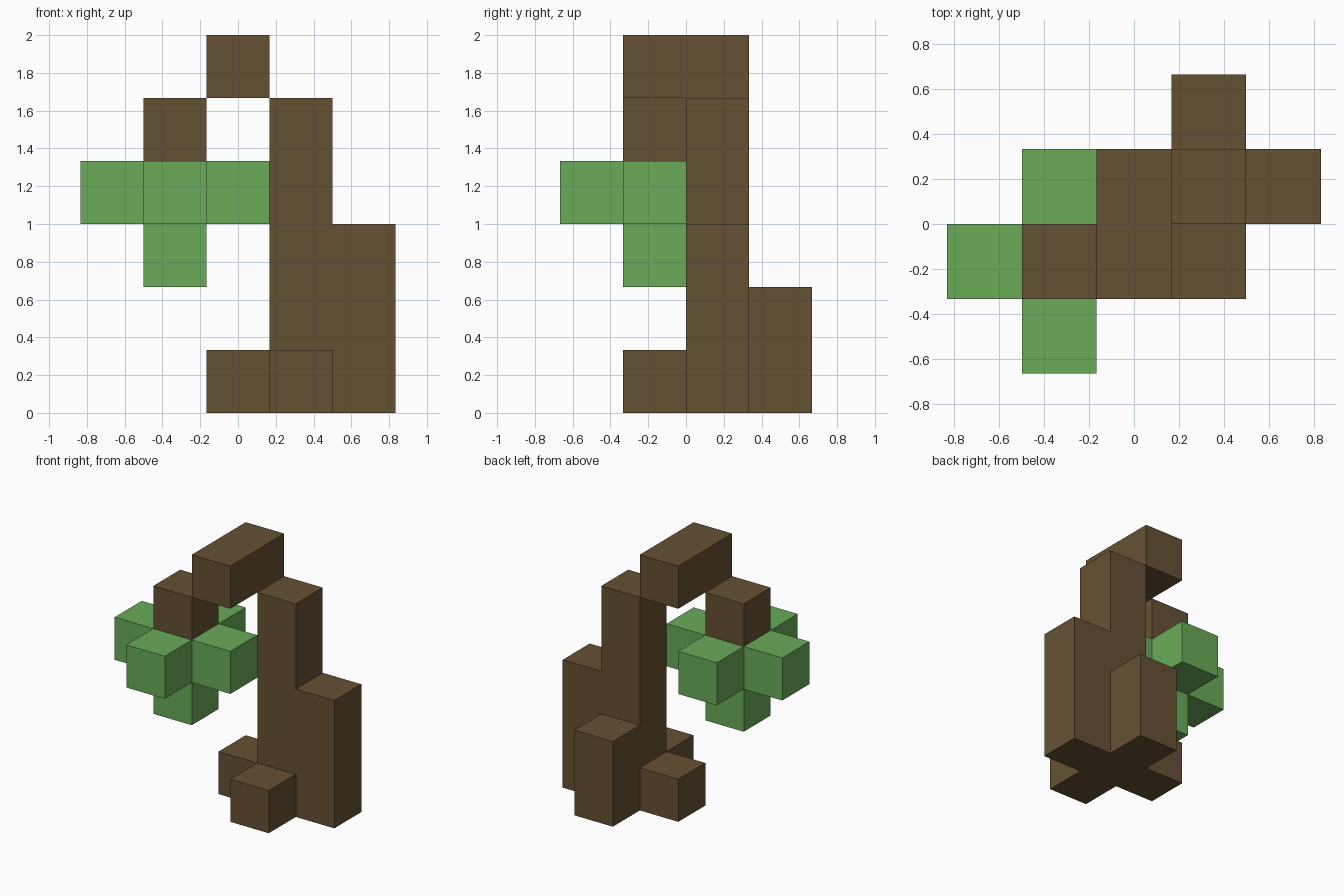
import bpy
import bmesh
from mathutils import Vector

if "Cube" in bpy.data.objects:
    bpy.data.objects.remove(bpy.data.objects["Cube"], do_unlink=True)

UNIT = 1 / 3                        # edge of one block
ORIGIN = Vector((-2.5, -2, 0))      # lower corner of the block grid


def make_material(name, rgb):
    mat = bpy.data.materials.new(name)
    mat.use_nodes = True
    mat.diffuse_color = (*rgb, 1)
    mat.node_tree.nodes["Principled BSDF"].inputs["Base Color"].default_value = (*rgb, 1)
    return mat


def column(x, y, bottom, top):
    """Grid cells of one upright stack of blocks."""
    return {(x, y, z) for z in range(bottom, top)}


def build_blocks(name, cells, mat):
    """Fuse grid cells into one solid, keeping only its outer faces."""
    bm = bmesh.new()
    for cell in cells:
        centre = Vector(cell) + Vector((0.5, 0.5, 0.5))
        for axis in range(3):
            for sign in (-1, 1):
                normal = Vector((0, 0, 0))
                normal[axis] = sign
                if tuple(int(c + n) for c, n in zip(cell, normal)) in cells:
                    continue
                u = Vector((0, 0, 0))
                u[(axis + 1) % 3] = 0.5
                v = normal.cross(u)
                mid = centre + normal / 2
                corners = (mid - u - v, mid + u - v, mid + u + v, mid - u + v)
                bm.faces.new([bm.verts.new((p + ORIGIN) * UNIT) for p in corners])
    bmesh.ops.remove_doubles(bm, verts=bm.verts[:], dist=0.001)
    bmesh.ops.dissolve_limit(bm, angle_limit=0.01, verts=bm.verts[:], edges=bm.edges[:])
    mesh = bpy.data.meshes.new(name)
    bm.to_mesh(mesh)
    bm.free()
    mesh.materials.append(mat)
    obj = bpy.data.objects.new(name, mesh)
    bpy.context.collection.objects.link(obj)
    return obj


bark = make_material("bark brown", (0.130, 0.083, 0.033))
leaf = make_material("leaf green", (0.144, 0.407, 0.098))

# Trunk with four roots of different heights
trunk = column(3, 2, 0, 5)
for x, y, height in ((4, 2, 3), (3, 3, 2), (3, 1, 1), (2, 2, 1)):
    trunk |= column(x, y, 0, height)
build_blocks("trunk", trunk, bark)

# Top branch and the stem hanging from it
build_blocks("top_branch", column(2, 1, 5, 6) | column(2, 2, 5, 6), bark)
build_blocks("hanging_stem", column(1, 1, 4, 5), bark)

# Leaf cluster: a cross with one block below
leaves = column(1, 1, 2, 4)
for dx, dy in ((-1, 0), (1, 0), (0, -1), (0, 1)):
    leaves |= column(1 + dx, 1 + dy, 3, 4)
build_blocks("leaf_cluster", leaves, leaf)
